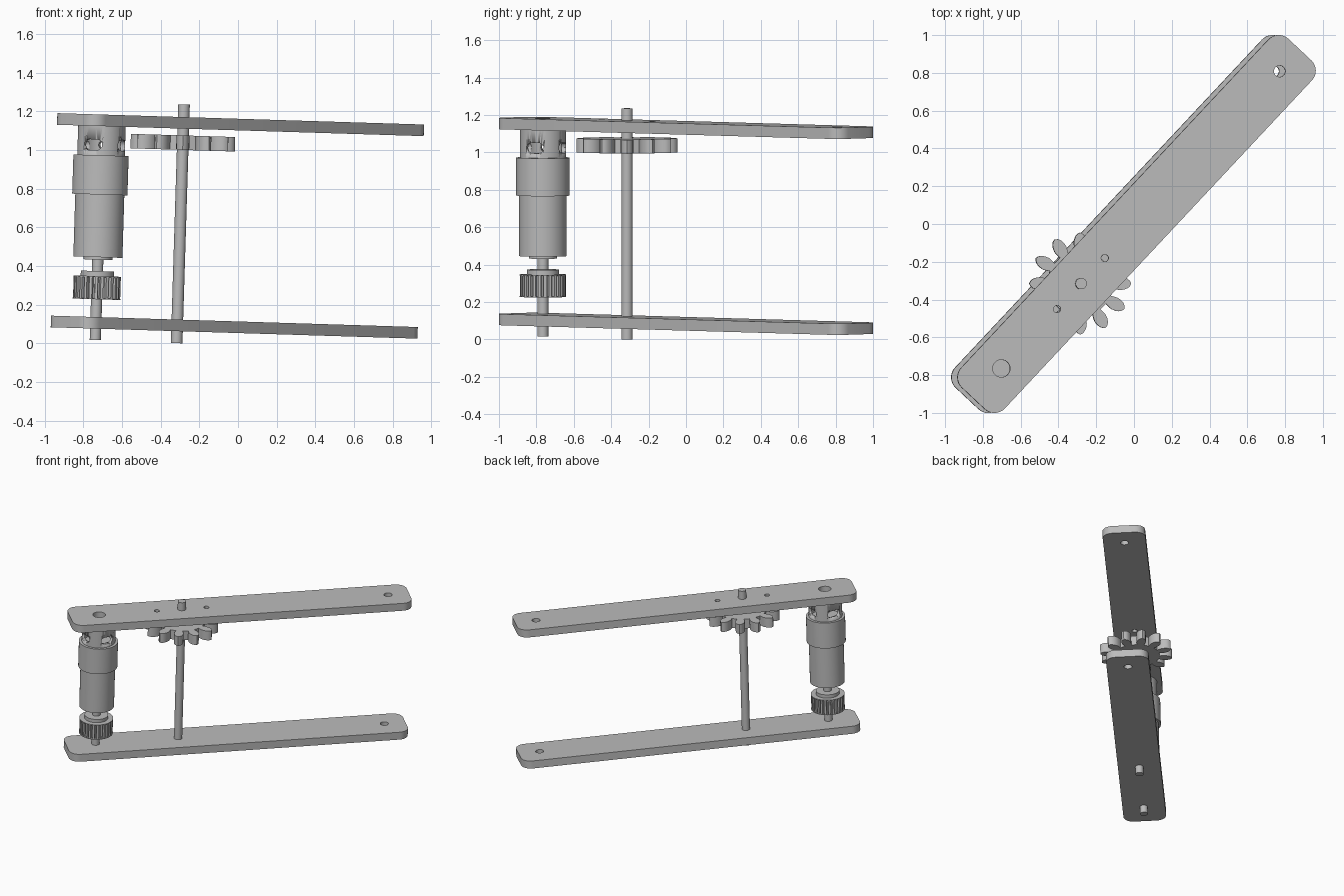
import bpy
import bmesh
import math
from mathutils import Matrix, Vector

cube = bpy.data.objects.get("Cube")
if cube:
    bpy.data.objects.remove(cube, do_unlink=True)

# One plain grey for the whole mechanism
grey = bpy.data.materials.new("plain_grey")
grey.use_nodes = True
COLOUR = (0.5, 0.5, 0.5, 1)
grey.diffuse_color = COLOUR
grey.node_tree.nodes["Principled BSDF"].inputs["Base Color"].default_value = COLOUR

# Working frame: x runs along the arms, z along the shafts, slightly tilted
FRAME = (Matrix.Translation((-0.022, 0, 0)) @ Matrix.Rotation(0.031, 4, 'Y')
         @ Matrix.Rotation(math.radians(46.88), 4, 'Z'))
MOTOR_X, AXLE_X, PIVOT_X = -1.048, -0.432, 1.108


def circle(radius, x=0, n=40):
    return [(x + radius * math.cos(math.tau * i / n), radius * math.sin(math.tau * i / n))
            for i in range(n)]


def finish(name, bm, x=0):
    """Turn a bmesh into a placed, shaded object."""
    bmesh.ops.remove_doubles(bm, verts=bm.verts, dist=1e-5)
    bmesh.ops.recalc_face_normals(bm, faces=bm.faces)
    mesh = bpy.data.meshes.new(name)
    bm.to_mesh(mesh)
    bm.free()
    mesh.materials.clear()
    mesh.materials.append(grey)
    obj = bpy.data.objects.new(name, mesh)
    bpy.context.collection.objects.link(obj)
    obj.matrix_world = FRAME @ Matrix.Translation((x, 0, 0))
    bpy.ops.object.select_all(action='DESELECT')
    obj.select_set(True)
    bpy.context.view_layer.objects.active = obj
    bpy.ops.object.shade_smooth_by_angle(angle=math.radians(30))
    return obj


def slab(name, loops, z0, z1, x=0):
    """Extrude a flat outline, with inner loops as holes."""
    curve = bpy.data.curves.new(name, 'CURVE')
    curve.dimensions = '2D'
    curve.fill_mode = 'BOTH'
    curve.extrude = (z1 - z0) / 2
    for loop in loops:
        spline = curve.splines.new('POLY')
        spline.points.add(len(loop) - 1)
        for point, (px, py) in zip(spline.points, loop):
            point.co = (px, py, 0, 1)
        spline.use_cyclic_u = True
    temp = bpy.data.objects.new(name + "_outline", curve)
    bpy.context.collection.objects.link(temp)
    graph = bpy.context.evaluated_depsgraph_get()
    mesh = bpy.data.meshes.new_from_object(temp.evaluated_get(graph))
    bm = bmesh.new()
    bm.from_mesh(mesh)
    bpy.data.objects.remove(temp, do_unlink=True)
    bpy.data.meshes.remove(mesh)
    bpy.data.curves.remove(curve)
    bmesh.ops.translate(bm, verts=bm.verts, vec=(0, 0, (z0 + z1) / 2))
    return finish(name, bm, x)


def lathe(name, profile, x=0, steps=64):
    """Spin a closed (radius, z) profile around the z axis."""
    bm = bmesh.new()
    verts = [bm.verts.new((r, 0, z)) for r, z in profile]
    edges = [bm.edges.new((a, b)) for a, b in zip(verts, verts[1:])]
    bmesh.ops.spin(bm, geom=verts + edges, cent=(0, 0, 0), axis=(0, 0, 1),
                   angle=math.tau, steps=steps, use_duplicate=False)
    return finish(name, bm, x)


def rounded_bar(length, width, radius, n=8):
    points = []
    for quarter, (sx, sy) in enumerate([(1, 1), (-1, 1), (-1, -1), (1, -1)]):
        for i in range(n + 1):
            a = math.pi / 2 * (quarter + i / n)
            points.append((sx * (length / 2 - radius) + radius * math.cos(a),
                           sy * (width / 2 - radius) + radius * math.sin(a)))
    return points


def toothed(count, half_tooth, phase=0):
    """Repeat a tooth, given as (radius, half width) from root to tip."""
    tooth = [(r, -w) for r, w in half_tooth]
    tooth += [(r, w) for r, w in reversed(half_tooth) if w > 0]
    points = []
    for k in range(count):
        turn = Matrix.Rotation(phase + math.tau * k / count, 2)
        points += [tuple(turn @ Vector(p)) for p in tooth]
    return points


# Two arms: the upper one also has a motor opening and two small screw holes
bar = rounded_bar(2.53, 0.316, 0.075)
pivot_hole = circle(0.03, PIVOT_X)
slab("lower_arm", [bar, pivot_hole], 0.054, 0.114)
slab("upper_arm", [bar, pivot_hole, circle(0.046, MOTOR_X),
                   circle(0.019, AXLE_X - 0.185), circle(0.019, AXLE_X + 0.185)],
     1.102, 1.162)

# Axle with its spur gear
slab("axle", [circle(0.03)], -0.008, 1.227, AXLE_X)
spur_tooth = [(0.172, 0.024), (0.19, 0.030), (0.21, 0.034), (0.23, 0.032),
              (0.25, 0.025), (0.263, 0.014), (0.27, 0)]
slab("spur_gear", [toothed(12, spur_tooth, math.radians(-46.88))], 0.992, 1.067, AXLE_X)

# Motor: body, sleeve and hollow slotted mounting collar
lathe("motor_body", [(0, 0.411), (0.075, 0.411), (0.075, 0.424), (0.127, 0.424),
                     (0.127, 0.75), (0, 0.75)], MOTOR_X)
lathe("motor_sleeve", [(0, 0.748), (0.143, 0.748), (0.143, 0.951), (0, 0.951)], MOTOR_X)
collar = lathe("mounting_collar", [(0.1, 0.945), (0.123, 0.945), (0.123, 1.104),
                                   (0.1, 1.104), (0.1, 0.945)], MOTOR_X)

# Four rounded slots cut through the collar
bm = bmesh.new()
for k in range(4):
    outline = rounded_bar(0.1, 0.055, 0.0274)
    place = (Matrix.Rotation(math.radians(-22 - 46.88 + 90 * k), 4, 'Z')
             @ Matrix.Translation((0.07, 0, 1.005)))
    face = bm.faces.new([bm.verts.new(place @ Vector((0, y, z))) for y, z in outline])
    new = bmesh.ops.extrude_face_region(bm, geom=[face])["geom"]
    bmesh.ops.translate(bm, verts=[g for g in new if isinstance(g, bmesh.types.BMVert)],
                        vec=place.to_3x3() @ Vector((0.1, 0, 0)))
cutter = finish("slot_cutter", bm, MOTOR_X)
cutter.hide_render = True
cut = collar.modifiers.new("slots", 'BOOLEAN')
cut.operation = 'DIFFERENCE'
cut.solver = 'EXACT'
cut.object = cutter
bpy.context.view_layer.objects.active = collar
bpy.ops.object.modifier_apply(modifier=cut.name)
bpy.data.objects.remove(cutter, do_unlink=True)

# Motor shaft and toothed belt pulley
slab("motor_shaft", [circle(0.029)], -0.005, 0.415, MOTOR_X)
belt_tooth = [(0.104, 0.009), (0.122, 0.007)]
slab("pulley_teeth", [toothed(26, belt_tooth)], 0.21, 0.323, MOTOR_X)
for name, radius, z0, z1 in [("pulley_lower_rim", 0.124, 0.206, 0.211),
                             ("pulley_upper_rim", 0.124, 0.32, 0.326),
                             ("pulley_hub", 0.086, 0.325, 0.352)]:
    slab(name, [circle(radius, n=48)], z0, z1, MOTOR_X)
